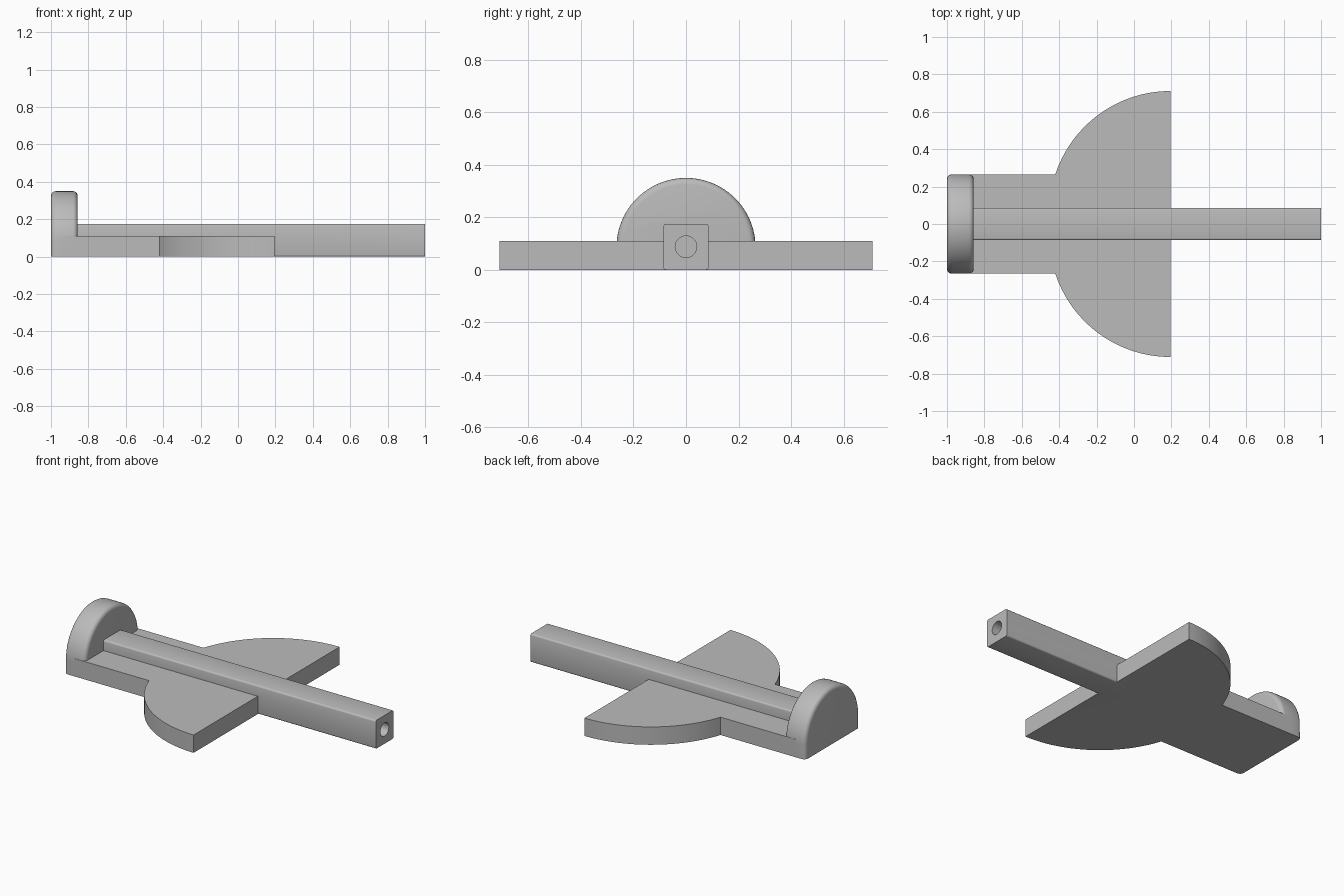
import bpy, bmesh, math

if "Cube" in bpy.data.objects:
    bpy.data.objects.remove(bpy.data.objects["Cube"])

grey = bpy.data.materials.new("plain grey")
grey.diffuse_color = (0.5, 0.5, 0.5, 1)
grey.use_nodes = True
grey.node_tree.nodes["Principled BSDF"].inputs["Base Color"].default_value = grey.diffuse_color


def prism(name, points, direction):
    """Extrude a closed outline of 3D points along a direction."""
    bm = bmesh.new()
    face = bm.faces.new([bm.verts.new(p) for p in points])
    ext = bmesh.ops.extrude_face_region(bm, geom=[face])
    verts = [g for g in ext["geom"] if isinstance(g, bmesh.types.BMVert)]
    bmesh.ops.translate(bm, verts=verts, vec=direction)
    bmesh.ops.recalc_face_normals(bm, faces=bm.faces[:])
    mesh = bpy.data.meshes.new(name)
    bm.to_mesh(mesh)
    bm.free()
    mesh.materials.append(grey)
    obj = bpy.data.objects.new(name, mesh)
    bpy.context.collection.objects.link(obj)
    return obj


def bevel(obj, width, segments, choose):
    """Round the edges accepted by the rule."""
    bm = bmesh.new()
    bm.from_mesh(obj.data)
    edges = [e for e in bm.edges if choose(e.verts[0].co, e.verts[1].co)]
    bmesh.ops.bevel(bm, geom=edges, offset=width, segments=segments,
                    profile=0.5, affect='EDGES')
    bm.to_mesh(obj.data)
    bm.free()


def combine(target, other, operation):
    mod = target.modifiers.new(operation.lower(), 'BOOLEAN')
    mod.object, mod.operation, mod.solver = other, operation, 'EXACT'
    bpy.context.view_layer.objects.active = target
    bpy.ops.object.modifier_apply(modifier=mod.name)
    bpy.data.objects.remove(other)


# Flat base: narrow strip widening into two curved wings
cy, r, tip, half = 0.063, 0.648, 0.195, 0.265
start = math.asin((half - cy) / r)
upper = [(-0.93, half)]
for i in range(33):
    a = start + (math.pi / 2 - start) * i / 32
    upper.append((tip - r * math.cos(a), cy + r * math.sin(a)))
outline = upper + [(x, -y) for x, y in reversed(upper)]
body = prism("winged_body", [(x, y, 0) for x, y in outline], (0, 0, 0.11))

# Domed end block with rounded rim
dome = [(-1, half, 0)]
for i in range(49):
    a = math.pi * i / 48
    dome.append((-1, half * math.cos(a), 0.085 + half * math.sin(a)))
dome.append((-1, -half, 0))
end_block = prism("domed_end_block", dome, (0.143, 0, 0))
bevel(end_block, 0.025, 4,
      lambda a, b: abs(a.x - b.x) < 1e-5 and a.z + b.z > 1e-4)

# Long square bar with softened lengthwise edges
w, h = 0.086, 0.175
bar = prism("long_bar", [(-0.93, -w, 0), (-0.93, w, 0), (-0.93, w, h), (-0.93, -w, h)],
            (1.93, 0, 0))
bevel(bar, 0.01, 3, lambda a, b: abs(a.x - b.x) > 1)

# Round hole in the free end of the bar
hole = prism("hole_cutter",
             [(0.8, 0.041 * math.cos(math.tau * i / 32),
               0.088 + 0.041 * math.sin(math.tau * i / 32)) for i in range(32)],
             (0.3, 0, 0))
hole.hide_render = True

combine(body, end_block, 'UNION')
combine(body, bar, 'UNION')
combine(body, hole, 'DIFFERENCE')

# Smooth the curves, keep corners crisp
bpy.ops.object.select_all(action='DESELECT')
body.select_set(True)
bpy.context.view_layer.objects.active = body
bpy.ops.object.shade_smooth_by_angle(angle=math.radians(31))
